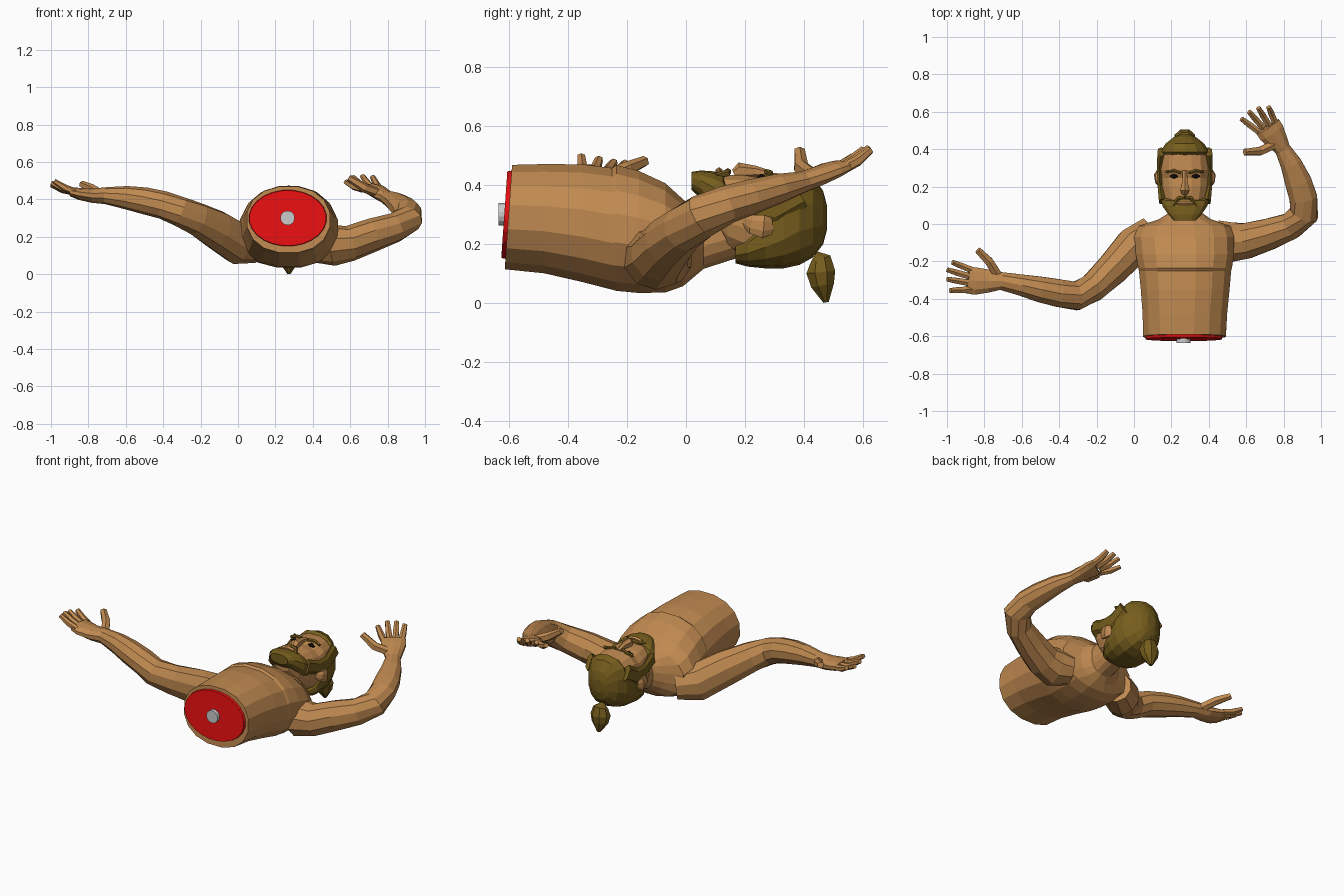
import bpy, bmesh
from math import cos, sin, pi, copysign
from mathutils import Vector


def material(name, rgb):
    m = bpy.data.materials.new(name)
    m.diffuse_color = (*rgb, 1)
    return m


SKIN = material("skin", (0.52, 0.25, 0.08))
HAIR = material("hair", (0.18, 0.11, 0.012))
RED = material("red", (0.8, 0.005, 0.005))
DARK = material("dark", (0.01, 0.008, 0.006))
CX = 0.272  # centre line of torso and head


def loft(name, rings, mat=None):
    """Skin a list of equal-sized point rings, capping both ends."""
    bm = bmesh.new()
    vs = [[bm.verts.new(p) for p in r] for r in rings]
    n = len(vs[0])
    for a, b in zip(vs, vs[1:]):
        for i in range(n):
            j = (i + 1) % n
            bm.faces.new((a[i], a[j], b[j], b[i]))
    bm.faces.new(vs[0])
    bm.faces.new(vs[-1])
    bmesh.ops.recalc_face_normals(bm, faces=bm.faces)
    me = bpy.data.meshes.new(name)
    bm.to_mesh(me)
    bm.free()
    if mat:
        me.materials.append(mat)
    ob = bpy.data.objects.new(name, me)
    bpy.context.collection.objects.link(ob)
    return ob


def unit(i, n, p):
    a = 2 * pi * (i + 0.5) / n
    f = lambda v: copysign(abs(v) ** (2 / p), v)
    return f(cos(a)), f(sin(a))


def body(name, secs, mat, n=16, p=2.2, tilt=0.0):
    """Sections across y: (y, x_min, x_max, z_min, z_max)."""
    rings = []
    for k, (y, x0, x1, z0, z1) in enumerate(secs):
        t = tilt if k == 0 or len(secs) == 2 else 0
        r = []
        for i in range(n):
            c, s = unit(i, n, p)
            dz = s * (z1 - z0) / 2
            r.append((((x0 + x1) + c * (x1 - x0)) / 2, y + t * dz, (z0 + z1) / 2 + dz))
        rings.append(r)
    return loft(name, rings, mat)


def limb(name, pts, mat, n=10, p=2.0, up=(0, 0, 1)):
    """Tube through (x, y, z, half_width, half_height) points."""
    cs = [Vector(q[:3]) for q in pts]
    rings = []
    for k, q in enumerate(pts):
        t = (cs[min(k + 1, len(cs) - 1)] - cs[max(k - 1, 0)]).normalized()
        side = t.cross(Vector(up)).normalized()
        top = side.cross(t)
        rings.append([])
        for i in range(n):
            c, s = unit(i, n, p)
            rings[-1].append(cs[k] + side * c * q[3] + top * s * q[4])
    return loft(name, rings, mat)


# Torso with chest crease, shoulders and neck
body("torso", [
    (-.602, .045, .495, .112, .472), (-.48, .042, .502, .098, .475),
    (-.35, .032, .515, .068, .474), (-.25, .022, .524, .042, .462),
    (-.235, .018, .528, .038, .472), (-.16, .005, .54, .031, .452),
    (-.07, -.005, .54, .033, .41), (-.01, .02, .52, .055, .355),
    (.025, .13, .415, .085, .325), (.06, .185, .365, .115, .315),
    (.2, .19, .355, .16, .36)], SKIN, tilt=.07)

# Cut face and connecting peg
body("cut_disc", [(-.595, .056, .476, .148, .452), (-.616, .06, .472, .152, .448)],
     RED, n=24, p=2, tilt=.07)
body("peg", [(-.6, .226, .304, .262, .340), (-.636, .226, .304, .262, .340)], None, p=2)

# Left arm and palm
limb("left_arm", [
    (.1, -.04, .15, .09, .09), (.0, -.115, .165, .105, .115), (-.11, -.235, .235, .092, .108),
    (-.22, -.34, .295, .08, .09), (-.31, -.385, .335, .08, .08), (-.40, -.37, .37, .078, .075),
    (-.5, -.35, .393, .072, .072), (-.6, -.327, .41, .06, .062), (-.71, -.305, .42, .05, .045),
    (-.78, -.305, .42, .065, .038), (-.85, -.305, .43, .077, .032), (-.89, -.3, .44, .074, .025)],
    SKIN)

# Right arm and palm
limb("right_arm", [
    (.42, -.06, .15, .09, .09), (.51, -.1, .155, .115, .11), (.6, -.09, .165, .1, .095),
    (.72, -.055, .21, .088, .09), (.84, -.01, .25, .075, .08), (.91, .055, .295, .08, .075),
    (.905, .14, .335, .078, .065), (.88, .22, .36, .075, .06), (.84, .32, .39, .06, .05),
    (.795, .40, .412, .044, .036), (.765, .445, .43, .06, .034), (.735, .49, .45, .075, .03),
    (.715, .52, .462, .075, .024)], SKIN)


def finger(name, a, m, b, r):
    limb(name, [(*a, r, r), (*m, r * .98, r * .98), (*b, r * .75, r * .7)], SKIN, n=6, p=2.3)


# Fingers: base, bent middle, tip
left = [((-.87, -.245, .437), (-.97, -.205, .475)), ((-.88, -.28, .44), (-.998, -.245, .478)),
        ((-.88, -.315, .442), (-.998, -.295, .488)), ((-.87, -.35, .44), (-.982, -.355, .497))]
right = [((.665, .495, .455), (.575, .562, .495)), ((.69, .515, .46), (.615, .6, .52)),
         ((.72, .53, .46), (.665, .62, .525)), ((.755, .54, .46), (.72, .625, .52))]
for side, tips in (("left", left), ("right", right)):
    for k, (a, b) in enumerate(tips):
        mid = (Vector(a) + Vector(b)) / 2 - Vector((0, 0, .007))
        finger(f"{side}_finger_{k + 1}", a, mid, b, .019)
finger("left_thumb", (-.73, -.27, .425), (-.775, -.2, .455), (-.835, -.14, .482), .026)
finger("right_thumb", (.76, .43, .43), (.675, .39, .462), (.592, .385, .515), .026)

# Head
body("head", [
    (.05, CX - .05, CX + .05, .33, .42), (.09, CX - .095, CX + .095, .26, .431),
    (.14, CX - .12, CX + .12, .18, .436), (.2, CX - .132, CX + .132, .15, .436),
    (.245, CX - .135, CX + .135, .145, .428), (.29, CX - .138, CX + .138, .14, .445),
    (.37, CX - .132, CX + .132, .15, .436), (.43, CX - .09, CX + .09, .19, .40)],
    SKIN, p=2.5)

# Hair, swept back from the forehead
body("hair", [
    (.168, CX - .1, CX + .1, .135, .21), (.21, CX - .13, CX + .13, .124, .25),
    (.27, CX - .145, CX + .145, .118, .32), (.33, CX - .148, CX + .148, .118, .39),
    (.385, CX - .136, CX + .136, .13, .452), (.43, CX - .105, CX + .105, .155, .435),
    (.465, CX - .06, CX + .06, .2, .38), (.478, CX - .03, CX + .03, .25, .33)],
    HAIR, n=14, p=2.4)

# Hair bun, hanging behind the crown
limb("bun", [
    (CX, .435, .16, .02, .02), (CX, .455, .148, .045, .04), (CX, .457, .105, .06, .053),
    (CX, .463, .06, .05, .042), (CX, .475, .003, .01, .01)], HAIR, n=8, up=(0, 1, 0))

# Beard, mouth and moustache
body("beard", [
    (.018, CX - .06, CX + .06, .385, .445), (.05, CX - .09, CX + .09, .355, .45),
    (.095, CX - .122, CX + .122, .29, .447), (.125, CX - .13, CX + .13, .26, .436),
    (.145, CX - .128, CX + .128, .26, .40)], HAIR, n=14, p=2.4)
limb("lips", [(CX - .04, .112, .438, .01, .015), (CX, .112, .446, .013, .015),
              (CX + .04, .112, .438, .01, .015)], SKIN, n=6)

# Mirrored facial features
for s, side in ((-1, "left"), (1, "right")):
    X = lambda d: CX + s * d
    limb(side + "_moustache", [(X(0), .142, .446, .012, .012), (X(.035), .138, .44, .012, .012),
                               (X(.062), .1, .43, .01, .012)], HAIR, n=6)
    limb(side + "_sideburn", [(X(.12), .12, .36, .02, .045), (X(.133), .2, .33, .014, .04),
                              (X(.137), .3, .32, .013, .05), (X(.128), .385, .37, .02, .05)],
         HAIR, n=6, p=2.6)
    limb(side + "_brow", [(X(.022), .272, .445, .008, .01), (X(.06), .286, .442, .01, .01),
                          (X(.1), .278, .43, .007, .01)], HAIR, n=6)
    limb(side + "_eye", [(X(.036), .255, .425, .004, .006), (X(.058), .256, .427, .014, .012),
                         (X(.08), .255, .423, .004, .006)], DARK, n=8)
    limb(side + "_ear", [(X(.125), .2, .28, .01, .02), (X(.146), .225, .268, .014, .035),
                         (X(.152), .262, .26, .014, .042), (X(.138), .29, .262, .01, .03)],
         SKIN, n=8)

# Nose
limb("nose", [(CX, .285, .438, .014, .012), (CX, .235, .446, .015, .02),
              (CX, .182, .447, .028, .03), (CX, .163, .438, .02, .016)], SKIN, n=6)
